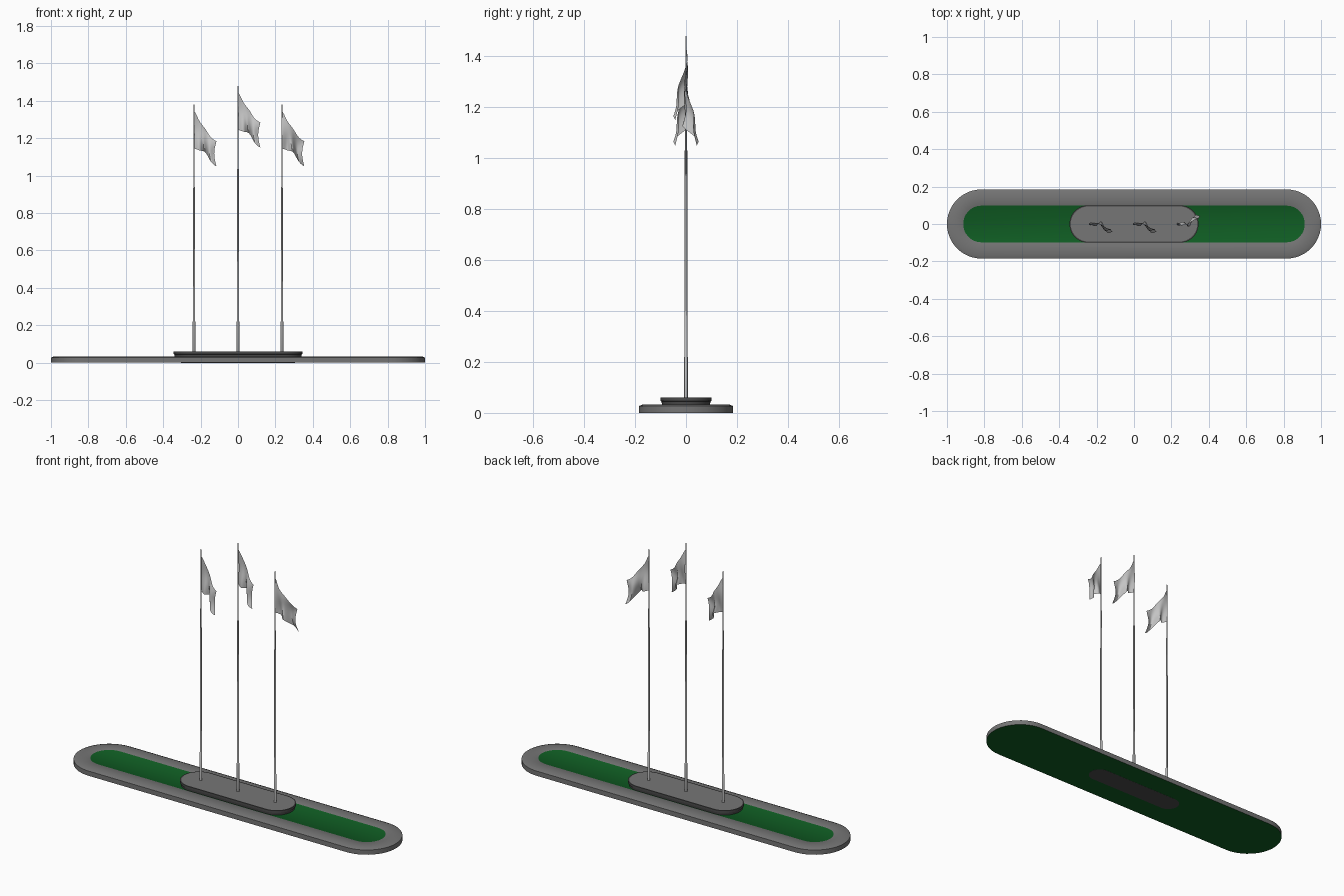
import bpy, bmesh, math

cube = bpy.data.objects.get("Cube")
if cube:
    bpy.data.objects.remove(cube, do_unlink=True)


def material(name, rgb):
    m = bpy.data.materials.new(name)
    m.use_nodes = True
    m.diffuse_color = (*rgb, 1)
    m.node_tree.nodes["Principled BSDF"].inputs["Base Color"].default_value = (*rgb, 1)
    return m


stone = material("grey stone", (0.18, 0.18, 0.18))
grass = material("green grass", (0.005, 0.11, 0.017))
dark = material("dark stone", (0.07, 0.07, 0.07))
metal = material("pale metal", (0.5, 0.5, 0.5))
cloth = material("pale cloth", (0.55, 0.55, 0.55))


def finish(name, bm, mats, smooth=False):
    me = bpy.data.meshes.new(name)
    bm.normal_update()
    bm.to_mesh(me)
    bm.free()
    for m in mats:
        me.materials.append(m)
    ob = bpy.data.objects.new(name, me)
    bpy.context.collection.objects.link(ob)
    if smooth:
        bpy.ops.object.select_all(action='DESELECT')
        ob.select_set(True)
        bpy.context.view_layer.objects.active = ob
        bpy.ops.object.shade_smooth_by_angle(angle=math.radians(40))
    return ob


def loft(name, half, profile, mats, bands, segments=24, x=0, smooth=False):
    """Stack rounded-end outlines from (radius, z) points.
    bands holds material indices: bottom cap, each band, top cap."""
    bm = bmesh.new()
    rings = []
    for r, z in profile:
        ring = []
        for side in ((1, -1) if half else (1,)):
            steps = segments + 1 if half else segments
            sweep = math.pi if half else 2 * math.pi
            for i in range(steps):
                a = sweep * i / segments - math.pi / 2
                ring.append(bm.verts.new((x + side * (half + r * math.cos(a)),
                                          side * r * math.sin(a), z)))
        rings.append(ring)
    bm.faces.new(rings[0][::-1]).material_index = bands[0]
    for k, (lo, hi) in enumerate(zip(rings, rings[1:])):
        for i in range(len(lo)):
            j = (i + 1) % len(lo)
            bm.faces.new((lo[i], lo[j], hi[j], hi[i])).material_index = bands[k + 1]
    bm.faces.new(rings[-1]).material_index = bands[-1]
    return finish(name, bm, mats, smooth)


# Traffic island: stone kerb around a lawn, green underneath
loft("island_base", 0.815,
     [(0.185, 0), (0.185, 0.027), (0.17, 0.033), (0.1, 0.033), (0.098, 0.032)],
     [stone, grass], [1, 0, 0, 0, 0, 1], smooth=True)

# Raised plinth with a dark edge and its footing plate
loft("plinth", 0.245,
     [(0.094, 0.031), (0.096, 0.045), (0.1, 0.047), (0.1, 0.06), (0.093, 0.06)],
     [stone, dark], [1, 1, 1, 1, 1, 0], smooth=True)
loft("plinth_footing", 0.245, [(0.06, -0.0005), (0.06, 0.005)], [dark], [0, 0, 0])


def track(points, t):
    """Smooth interpolation through evenly spaced values."""
    f = t * (len(points) - 1)
    i = min(int(f), len(points) - 2)
    f -= i
    p0, p1, p2, p3 = (points[max(0, min(len(points) - 1, i + d))] for d in (-1, 0, 1, 2))
    return p1 + 0.5 * f * (p2 - p0 + f * (2 * p0 - 5 * p1 + 4 * p2 - p3
                                          + f * (3 * (p1 - p2) + p3 - p0)))


# Heights below the pole tip along the top and bottom hems, and the sideways folds
TOP_HEM = (-0.035, -0.09, -0.13, -0.175, -0.195)
LOW_HEM = (-0.235, -0.245, -0.255, -0.305, -0.33)
TOP_FOLD = (0, 0.006, -0.004, -0.022, -0.03)
LOW_FOLD = (0, -0.012, 0.014, -0.045, -0.042)


def flag(name, x, tip, mirror):
    bm = bmesh.new()
    nu, nv = 20, 14
    grid = []
    for i in range(nu + 1):
        u = i / nu
        row = []
        for j in range(nv + 1):
            v = j / nv
            z = track(TOP_HEM, u) * (1 - v) + track(LOW_HEM, u) * v
            y = track(TOP_FOLD, u) * (1 - v) + track(LOW_FOLD, u) * v
            y += 0.008 * math.sin(math.pi * v) * math.sin(2 * math.pi * (u + 0.4 * v))
            px = 0.12 * u - 0.012 * u * math.sin(math.pi * v)
            row.append(bm.verts.new((x + px, mirror * y, tip + z)))
        grid.append(row)
    for i in range(nu):
        for j in range(nv):
            bm.faces.new((grid[i][j], grid[i][j + 1], grid[i + 1][j + 1], grid[i + 1][j]))
    finish(name, bm, [cloth], True)


# Three flagpoles with hanging flags, the middle one taller
for side, x, tip, mirror in (("right", -0.235, 1.38, 1), ("middle", 0, 1.48, 1),
                             ("left", 0.235, 1.38, -1)):
    loft(side + "_flagpole", 0,
         [(0.007, 0.06), (0.007, 0.22), (0.0055, 0.222), (0.005, tip - 0.45),
          (0.0035, tip - 0.44), (0.0025, tip)],
         [metal], [0] * 7, segments=12, x=x, smooth=True)
    flag(side + "_flag", x, tip, mirror)
